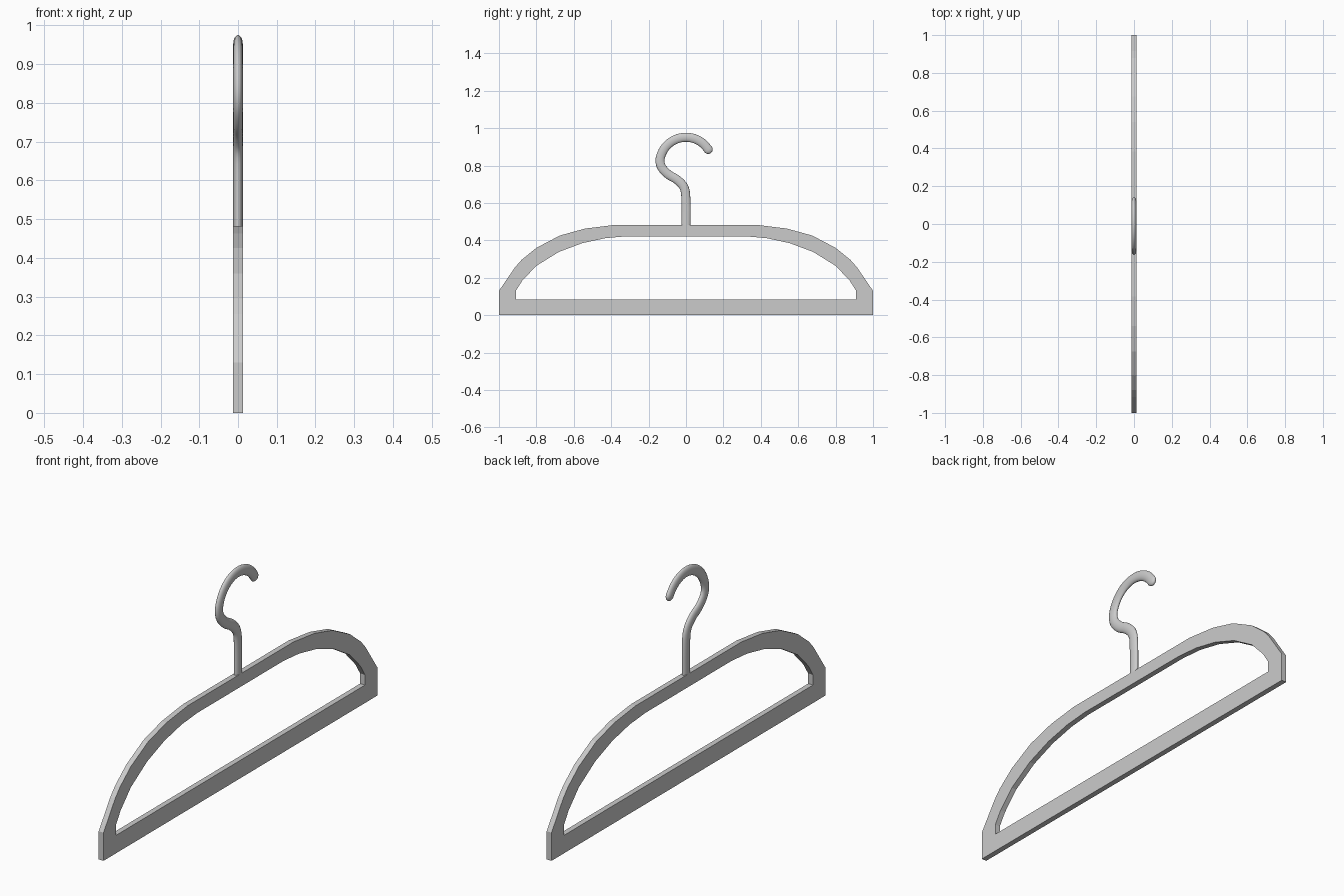
import bpy, bmesh, math
from mathutils import Vector

if "Cube" in bpy.data.objects:
    bpy.data.objects.remove(bpy.data.objects["Cube"])

T = 0.0125  # half thickness of the flat frame


def new_object(name, bm):
    bmesh.ops.recalc_face_normals(bm, faces=bm.faces)
    mesh = bpy.data.meshes.new(name)
    bm.to_mesh(mesh)
    bm.free()
    obj = bpy.data.objects.new(name, mesh)
    bpy.context.collection.objects.link(obj)
    return obj


def mirrored(half):
    return half + [(-y, z) for y, z in reversed(half)]


# Frame: outer and inner outlines (y, z) for one side, paired point by point
outer = mirrored([(1, 0), (1, 0.13), (0.915, 0.255), (0.88, 0.295), (0.80, 0.36),
                  (0.674, 0.426), (0.54, 0.463), (0.385, 0.482)])
inner = mirrored([(0.91, 0.083), (0.91, 0.13), (0.875, 0.185), (0.80, 0.264),
                  (0.68, 0.338), (0.555, 0.385), (0.43, 0.412), (0.315, 0.422)])

bm = bmesh.new()
rings = [[bm.verts.new((x, y, z)) for y, z in outline]
         for outline, x in ((outer, T), (inner, T), (inner, -T), (outer, -T))]
n = len(outer)
for r in range(4):
    a, b = rings[r], rings[(r + 1) % 4]
    for i in range(n):
        j = (i + 1) % n
        bm.faces.new((a[i], a[j], b[j], b[i]))
frame = new_object("hanger_frame", bm)

# Hook path: straight stem, S-bend, then a round arc
keys = [(0, 0.40), (0, 0.475), (0, 0.60), (-0.008, 0.677), (-0.045, 0.722),
        (-0.094, 0.752), (-0.129, 0.789)]
for k in range(9):
    ang = math.radians(174 - k * (174 - 32) / 8)
    keys.append((0.14 * math.cos(ang), 0.813 + 0.138 * math.sin(ang)))
keys.append((0.135, 0.86))
keys = [Vector(k) for k in keys]

path = []
for p0, p1, p2, p3 in zip(keys, keys[1:], keys[2:], keys[3:]):
    for s in range(4):
        t = s / 4
        path.append(0.5 * (2 * p1 + (p2 - p0) * t + (2 * p0 - 5 * p1 + 4 * p2 - p3) * t * t
                           + (3 * p1 - p0 - 3 * p2 + p3) * t ** 3))
path.append(keys[-2])

# Rounded tip: extra rings that shrink along the last direction
R, SIDES = 0.024, 20
stations = [(p, R) for p in path]
tip_dir = (path[-1] - path[-2]).normalized()
for k in range(1, 6):
    a = math.radians(k * 17)
    stations.append((path[-1] + tip_dir * R * math.sin(a), R * math.cos(a)))

# Sweep an oval section, as thin as the frame, along the path
bm = bmesh.new()
rings = []
for i, (p, r) in enumerate(stations):
    before = stations[max(i - 1, 0)][0]
    after = stations[min(i + 1, len(stations) - 1)][0]
    d = (after - before).normalized()
    ring = []
    for s in range(SIDES):
        a = 2 * math.pi * s / SIDES
        off = r * math.cos(a)
        ring.append(bm.verts.new((T * r / R * math.sin(a), p.x - d.y * off, p.y + d.x * off)))
    rings.append(ring)
for a, b in zip(rings, rings[1:]):
    for i in range(SIDES):
        j = (i + 1) % SIDES
        bm.faces.new((a[i], a[j], b[j], b[i]))
bm.faces.new(rings[0])
bm.faces.new(rings[-1])
hook = new_object("hanger_hook", bm)

bpy.context.view_layer.objects.active = hook
hook.select_set(True)
bpy.ops.object.shade_smooth_by_angle(angle=math.radians(40))
